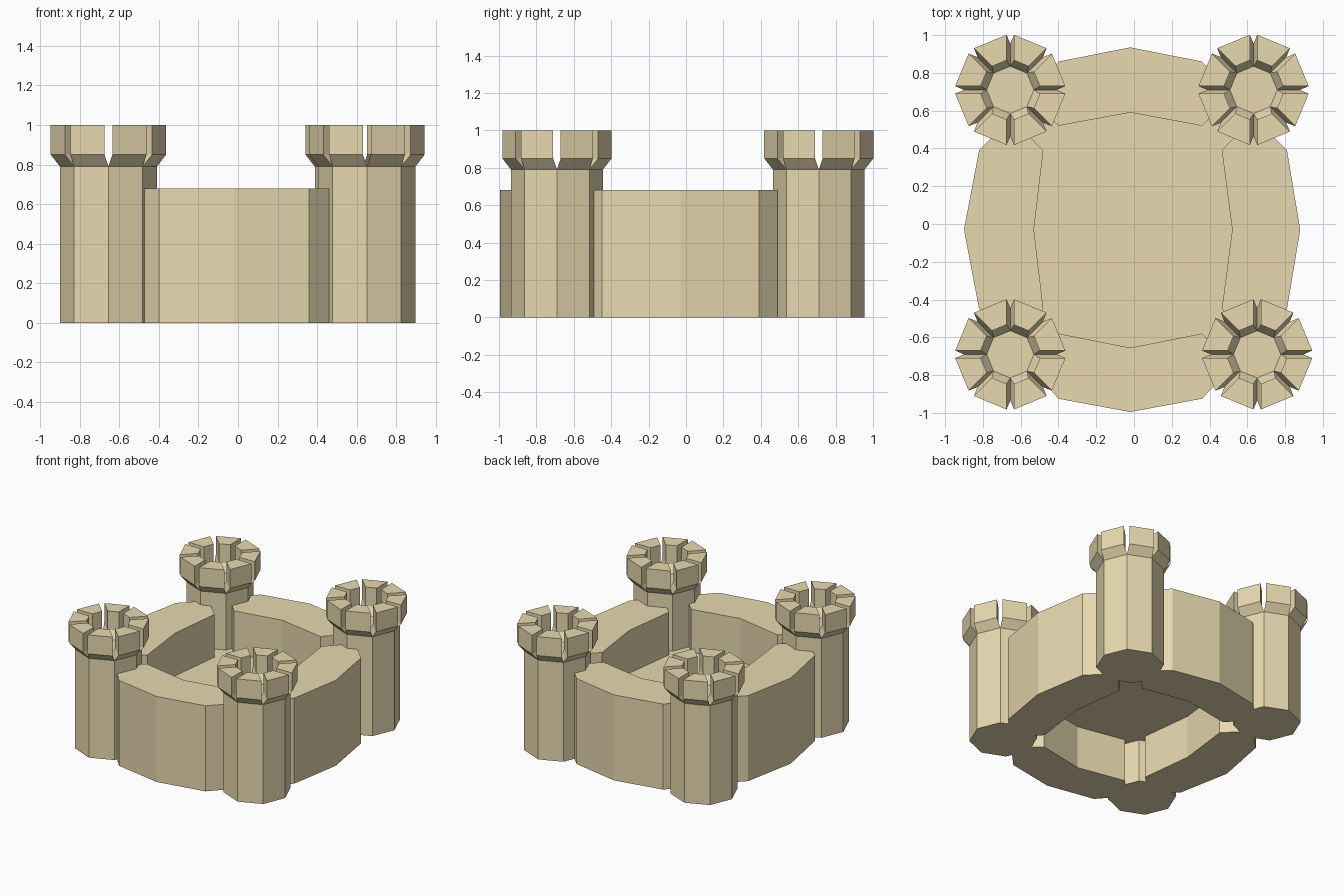
import bpy, bmesh
from math import sin, cos, pi
from mathutils import Vector

if "Cube" in bpy.data.objects:
    bpy.data.objects.remove(bpy.data.objects["Cube"])

# Sandstone material shared by all parts
stone = bpy.data.materials.new("sandstone")
stone.diffuse_color = (0.80, 0.69, 0.43, 1)
stone.use_nodes = True
stone.node_tree.nodes["Principled BSDF"].inputs["Base Color"].default_value = stone.diffuse_color


def finish(bm, name):
    bmesh.ops.recalc_face_normals(bm, faces=bm.faces)
    me = bpy.data.meshes.new(name)
    bm.to_mesh(me)
    bm.free()
    me.materials.append(stone)
    ob = bpy.data.objects.new(name, me)
    bpy.context.collection.objects.link(ob)
    return ob


def loft(bm, rings):
    """Closed solid through a stack of point rings."""
    vs = [[bm.verts.new(p) for p in r] for r in rings]
    n = len(vs[0])
    bm.faces.new(vs[0][::-1])
    bm.faces.new(vs[-1])
    for a, b in zip(vs, vs[1:]):
        for i in range(n):
            j = (i + 1) % n
            bm.faces.new((a[i], a[j], b[j], b[i]))


def oct_pt(k, r, z):
    return Vector((r * cos(k * pi / 4), r * sin(k * pi / 4), z))


def merlon_ring(k, r_out, r_in, gap, z):
    """Four corners of one octagon segment, kept 'gap' away from its ends."""
    pts = []
    for r, order in ((r_out, (k, k + 1)), (r_in, (k + 1, k))):
        a, b = (oct_pt(i, r, z) for i in order)
        f = gap / (r * sin(pi / 4))
        pts += [a.lerp(b, f), b.lerp(a, f)]
    return pts


# Corner towers: octagonal shaft with eight flared merlons
def tower(name, x, y):
    bm = bmesh.new()
    loft(bm, [[oct_pt(k, 0.245, z) for k in range(8)] for z in (0, 0.79)])
    for k in range(8):
        loft(bm, [merlon_ring(k, 0.245, 0.125, 0.0, 0.79),
                  merlon_ring(k, 0.30, 0.165, 0.02, 0.85),
                  merlon_ring(k, 0.30, 0.165, 0.02, 1.0)])
    finish(bm, name).location = (x, y, 0)


tower("tower_front_left", -0.655, -0.69)
tower("tower_front_right", 0.652, -0.69)
tower("tower_back_left", -0.655, 0.71)
tower("tower_back_right", 0.633, 0.71)


# Curtain walls: bent outline with chamfered ends, extruded upward
def wall(name, outline):
    bm = bmesh.new()
    loft(bm, [[(x, y, z) for x, y in outline] for z in (0, 0.68)])
    finish(bm, name)


wall("wall_front", [(-0.475, -0.84), (-0.40, -0.925), (-0.02, -0.995), (0.36, -0.925), (0.46, -0.82),
                    (0.46, -0.68), (0.36, -0.58), (-0.02, -0.655), (-0.40, -0.58), (-0.475, -0.66)])
wall("wall_back", [(-0.475, 0.78), (-0.40, 0.86), (-0.02, 0.935), (0.36, 0.86), (0.46, 0.76),
                   (0.46, 0.62), (0.36, 0.52), (-0.02, 0.59), (-0.40, 0.52), (-0.475, 0.60)])
wall("wall_right", [(0.75, -0.505), (0.81, -0.45), (0.88, -0.03), (0.81, 0.39), (0.71, 0.49),
                    (0.56, 0.49), (0.465, 0.39), (0.52, -0.03), (0.465, -0.45), (0.52, -0.505)])
wall("wall_left", [(-0.76, -0.505), (-0.82, -0.45), (-0.90, -0.03), (-0.82, 0.39), (-0.72, 0.49),
                   (-0.58, 0.49), (-0.48, 0.39), (-0.53, -0.03), (-0.48, -0.45), (-0.54, -0.505)])

# Courtyard floor, a thin sheet set halfway up the walls
bm = bmesh.new()
bm.faces.new([bm.verts.new((x, y, 0.34)) for x, y in
              ((-0.58, -0.66), (0.58, -0.66), (0.58, 0.62), (-0.58, 0.62))])
finish(bm, "courtyard_floor")
